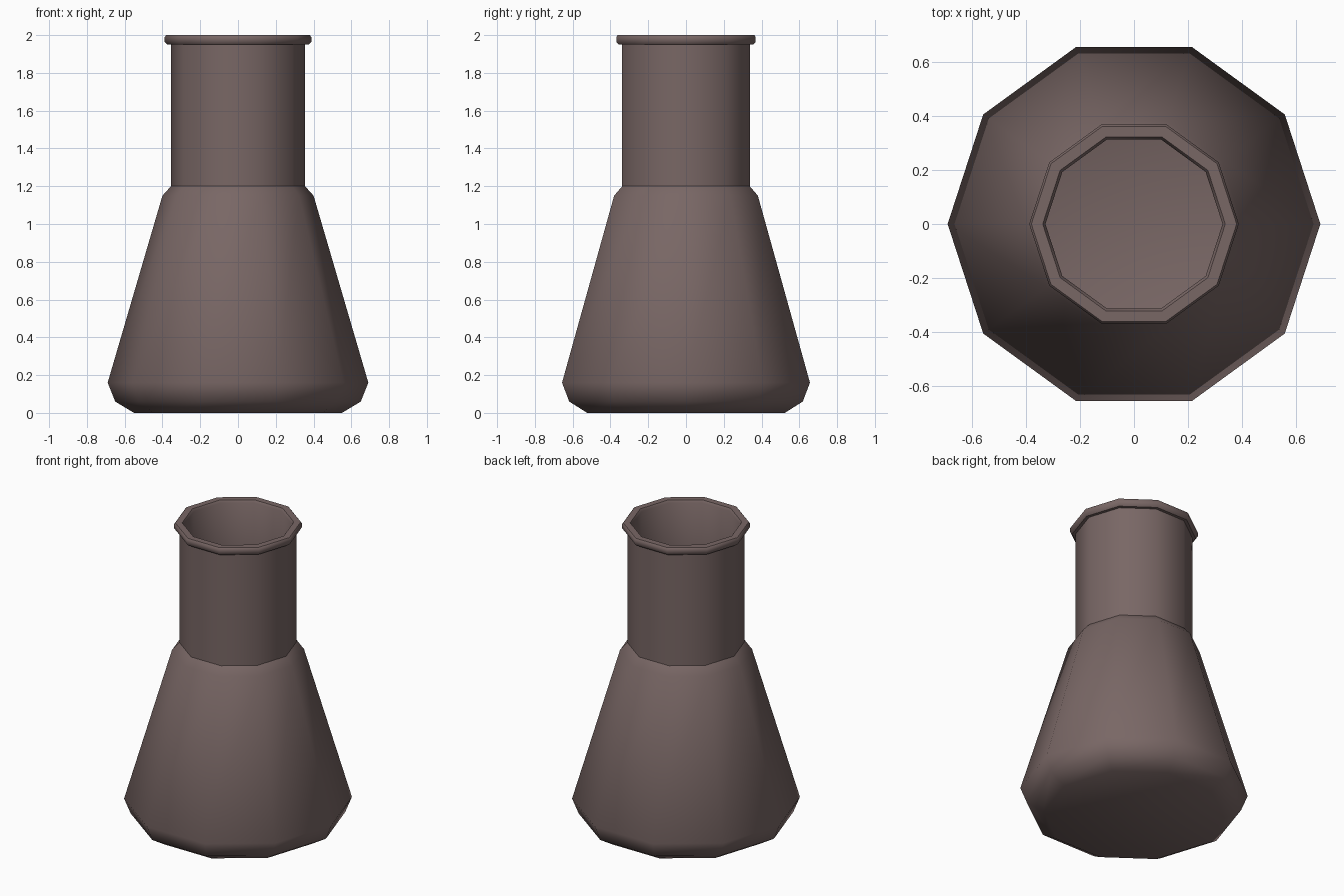
import bpy, bmesh, math

if "Cube" in bpy.data.objects:
    bpy.data.objects.remove(bpy.data.objects["Cube"])

SIDES = 10

# Closed wall profile (radius, height): outside going up, rim, inside going down
outer = [(0.55, 0.0), (0.65, 0.06), (0.69, 0.16), (0.40, 1.15), (0.355, 1.20),
         (0.355, 1.95)]
rim = [(0.375, 1.95), (0.388, 1.965), (0.388, 1.99), (0.38, 2.0), (0.338, 2.0)]
inner = [(0.328, 1.985), (0.328, 1.19), (0.375, 1.135), (0.663, 0.16),
         (0.63, 0.08), (0.54, 0.025)]


def lathe(name, profile):
    bm = bmesh.new()
    rings = []
    for r, z in profile:
        rings.append([bm.verts.new((r * math.cos(2 * math.pi * i / SIDES),
                                    r * math.sin(2 * math.pi * i / SIDES), z))
                      for i in range(SIDES)])
    for a, b in zip(rings, rings[1:]):
        for i in range(SIDES):
            j = (i + 1) % SIDES
            bm.faces.new((a[i], a[j], b[j], b[i]))
    # outer base and inner floor
    bm.faces.new(rings[0][::-1])
    bm.faces.new(rings[-1])
    mesh = bpy.data.meshes.new(name)
    bm.to_mesh(mesh)
    bm.free()
    obj = bpy.data.objects.new(name, mesh)
    bpy.context.collection.objects.link(obj)
    return obj


# Flask body, neck and rolled lip as one hollow shell
flask = lathe("flask", outer + rim + inner)
mat = bpy.data.materials.new("brown_grey")
mat.diffuse_color = (0.19, 0.135, 0.13, 1)
mat.use_nodes = True
mat.node_tree.nodes["Principled BSDF"].inputs["Base Color"].default_value = mat.diffuse_color
flask.data.materials.append(mat)

bpy.context.view_layer.objects.active = flask
flask.select_set(True)
bpy.ops.object.shade_smooth_by_angle(angle=math.radians(40))
